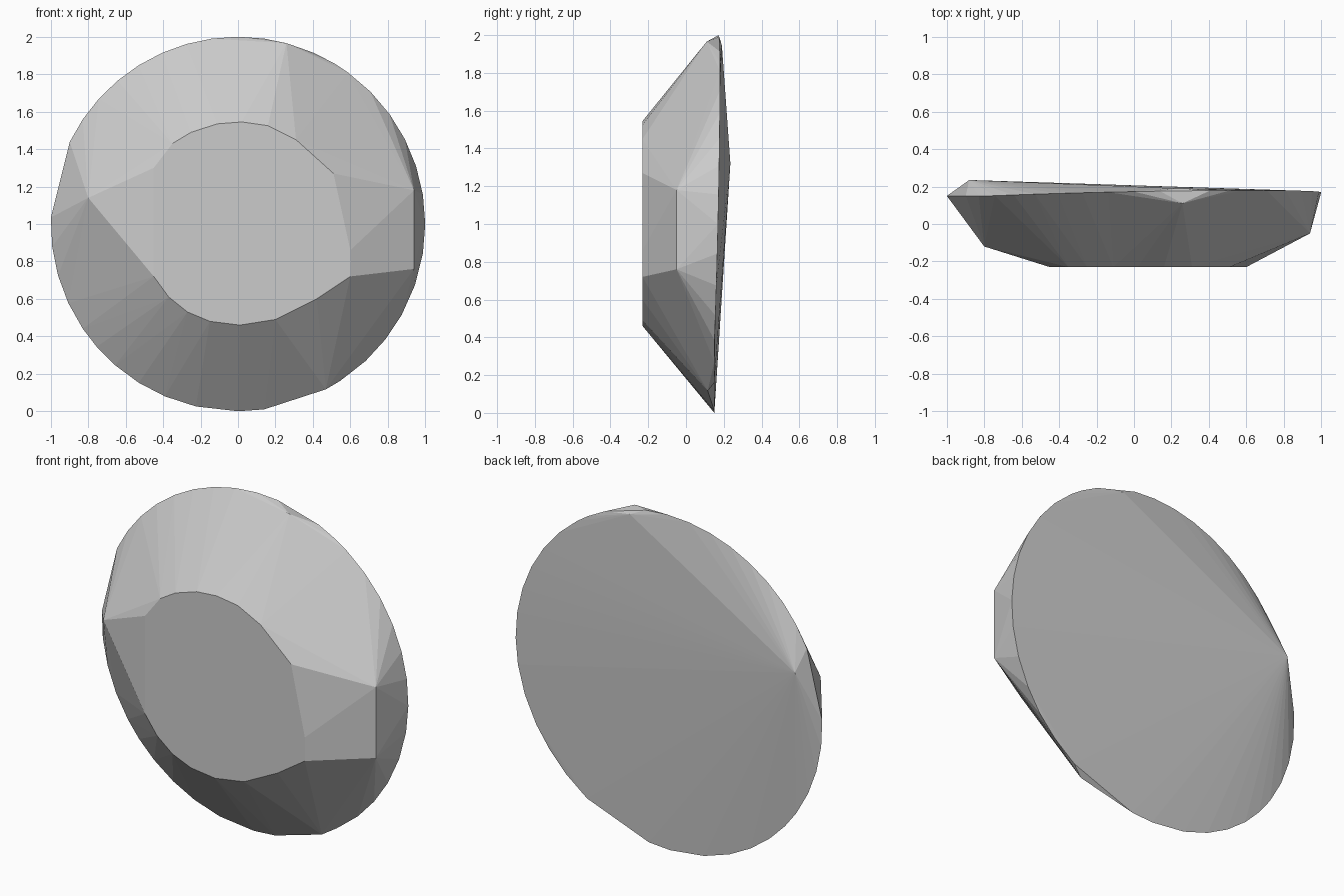
import bpy
import bmesh
from math import cos, sin, radians
from mathutils import Vector

default_cube = bpy.data.objects.get("Cube")
if default_cube:
    bpy.data.objects.remove(default_cube, do_unlink=True)


def make_material(name, colour):
    material = bpy.data.materials.new(name)
    material.use_nodes = True
    material.diffuse_color = colour
    material.node_tree.nodes["Principled BSDF"].inputs["Base Color"].default_value = colour
    return material


def rim_point(angle, depth=None, radius=1.0):
    """Point on the outer girdle, leaning back towards the upper left side."""
    a = radians(angle)
    if depth is None:
        depth = 0.15 + 0.03 * max(0.0, cos(a - radians(50)))
    return Vector((radius * cos(a), depth, 1 + radius * sin(a)))


# Flat front table of the stone, as an irregular outline (x, z)
table_depth = -0.23
table_outline = [
    (-0.45, 1.30), (-0.35, 1.43), (-0.25, 1.49), (-0.11, 1.535), (0.02, 1.545),
    (0.16, 1.525), (0.31, 1.45), (0.51, 1.27), (0.60, 0.86), (0.60, 0.72),
    (0.42, 0.60), (0.20, 0.49), (0.01, 0.46), (-0.15, 0.48), (-0.27, 0.53),
    (-0.37, 0.61), (-0.45, 0.72),
]
points = [Vector((x, table_depth, z)) for x, z in table_outline]

# Outer girdle, with wider gaps where larger facets were cut
girdle_angles = [*range(0, 60, 9), 59, 66, 82, *range(90, 151, 8), 154,
                 *range(178, 215, 9), 221, 229, 238, 247, 257, 270, 278,
                 303, 313, 322, 331, 341, 351]
points += [rim_point(angle) for angle in girdle_angles]

# Chipped girdle corners, at the top and bottom
points += [rim_point(75, 0.11), rim_point(76, 0.19, 0.975), rim_point(298, 0.115)]

# Raised side corners and the high point of the back
points += [Vector(corner) for corner in (
    (-0.80, -0.12, 1.14), (0.94, -0.05, 1.18), (0.94, -0.05, 0.76), (-0.88, 0.235, 1.32))]

# Wrap the corners in flat facets
bm = bmesh.new()
for point in points:
    bm.verts.new(point)
hull = bmesh.ops.convex_hull(bm, input=bm.verts)
loose = [v for v in bm.verts if not v.link_faces]
bmesh.ops.delete(bm, geom=loose, context="VERTS")
bmesh.ops.dissolve_limit(bm, angle_limit=radians(0.5), verts=bm.verts, edges=bm.edges)
bmesh.ops.recalc_face_normals(bm, faces=bm.faces)

mesh = bpy.data.meshes.new("faceted_stone")
bm.to_mesh(mesh)
bm.free()
mesh.materials.append(make_material("light_grey", (0.6, 0.6, 0.6, 1.0)))
stone = bpy.data.objects.new("faceted_stone", mesh)
bpy.context.collection.objects.link(stone)
